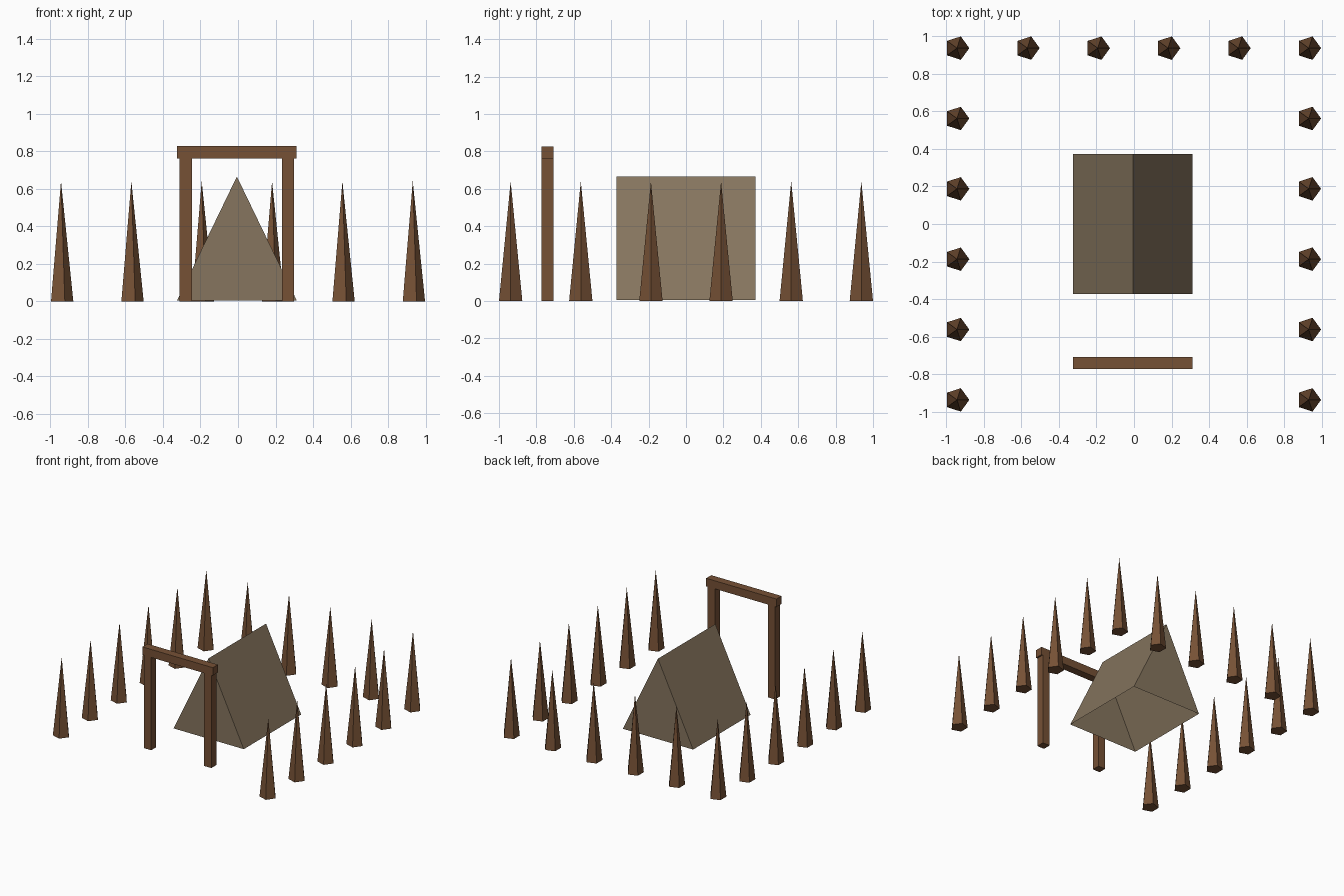
import bpy, bmesh, math

if "Cube" in bpy.data.objects:
    bpy.data.objects.remove(bpy.data.objects["Cube"])

OX = -0.006   # the camp sits slightly off centre in x


def material(name, rgb):
    m = bpy.data.materials.new(name)
    m.diffuse_color = (*rgb, 1.0)
    m.use_nodes = True
    m.node_tree.nodes["Principled BSDF"].inputs["Base Color"].default_value = m.diffuse_color
    return m


wood = material("brown wood", (0.180, 0.082, 0.036))
canvas = material("tan canvas", (0.238, 0.178, 0.112))


def finish(name, bm, mat):
    bmesh.ops.recalc_face_normals(bm, faces=bm.faces)
    me = bpy.data.meshes.new(name)
    bm.to_mesh(me)
    bm.free()
    me.materials.append(mat)
    ob = bpy.data.objects.new(name, me)
    bpy.context.collection.objects.link(ob)
    return ob


def box(name, centre, size, mat):
    bm = bmesh.new()
    bmesh.ops.create_cube(bm, size=1)
    for v in bm.verts:
        v.co = [c + s * a for c, s, a in zip(centre, size, v.co)]
    return finish(name, bm, mat)


def stake(name, x, y, r=0.0656, h=0.64):
    # five-sided spike with one corner towards +x
    bm = bmesh.new()
    ring = [bm.verts.new((r * math.cos(math.tau * i / 5), r * math.sin(math.tau * i / 5), 0))
            for i in range(5)]
    tip = bm.verts.new((0, 0, h))
    bm.faces.new(ring[::-1])
    for i in range(5):
        bm.faces.new((ring[i], ring[(i + 1) % 5], tip))
    finish(name, bm, wood).location = (x, y, 0)


# Palisade: three sides of stakes, the front left open
steps = [-0.9375 + 0.375 * i for i in range(6)]
for y in steps:
    for x in steps:
        if abs(x) > 0.9 or y > 0.9:
            stake("palisade_stake", x + OX, y)

# Tent: ridge prism shell, open underneath
bm = bmesh.new()
ends = [[bm.verts.new((OX + x, y, z)) for x, z in ((-0.319, 0.005), (0.319, 0.005), (0, 0.665))]
        for y in (-0.372, 0.372)]
(a, b, c), (d, e, f) = ends
for face in ((a, b, c), (e, d, f), (b, e, f, c), (d, a, c, f)):
    bm.faces.new(face)
finish("tent", bm, canvas)

# Gate: two posts and a lintel
for side in (-1, 1):
    box("gate_post", (OX + side * 0.273, -0.741, 0.382), (0.0656, 0.0656, 0.764), wood)
box("gate_lintel", (OX, -0.741, 0.794), (0.6375, 0.0656, 0.0656), wood)
